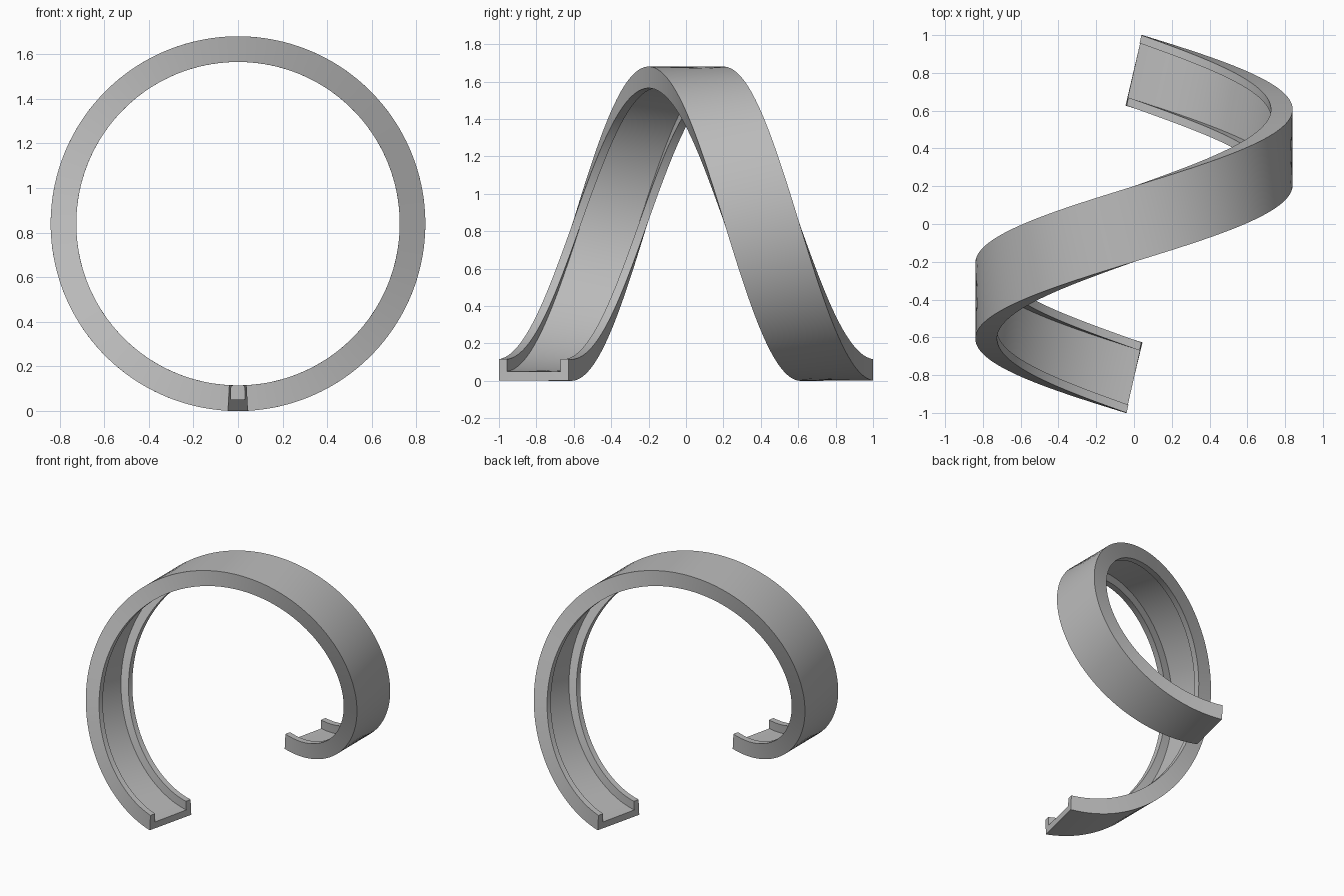
import bpy, bmesh, math

cube = bpy.data.objects.get("Cube")
if cube:
    bpy.data.objects.remove(cube, do_unlink=True)

OUTER, FLOOR, INNER = 0.84, 0.79, 0.725   # radii of underside, channel floor, lip tops
PITCH = 1.627                             # advance along y over the single turn
HALF_WIDTH, SKEW = 0.1865, 0.0535         # half section width, twist that squares off the ends
LIP = 0.77                                # inner lip edge as a fraction of the half width
SEGMENTS = 160

# U-shaped section: (position across the width, radius)
profile = [(-1, OUTER), (1, OUTER), (1, INNER), (LIP, INNER),
           (LIP, FLOOR), (-LIP, FLOOR), (-LIP, INNER), (-1, INNER)]


def helix_point(turn, across, radius):
    angle = math.tau * turn - across * SKEW
    return (-radius * math.sin(angle),
            PITCH * (turn - 0.5) + HALF_WIDTH * across,
            OUTER - radius * math.cos(angle))


# Sweep the section through one full turn
bm = bmesh.new()
rings = [[bm.verts.new(helix_point(i / SEGMENTS, w, r)) for w, r in profile]
         for i in range(SEGMENTS + 1)]
count = len(profile)
for a, b in zip(rings, rings[1:]):
    for j in range(count):
        k = (j + 1) % count
        bm.faces.new((a[j], a[k], b[k], b[j]))

# End caps, each split into a floor slab and two lips
for ring in (rings[0], rings[-1]):
    bm.faces.new([ring[j] for j in (0, 1, 4, 5)])
    bm.faces.new([ring[j] for j in (1, 2, 3, 4)])
    bm.faces.new([ring[j] for j in (0, 5, 6, 7)])
bmesh.ops.recalc_face_normals(bm, faces=bm.faces)

mesh = bpy.data.meshes.new("spiral_channel")
bm.to_mesh(mesh)
bm.free()
channel = bpy.data.objects.new("spiral_channel", mesh)
bpy.context.collection.objects.link(channel)

# Plain grey material
grey = bpy.data.materials.new("plain_grey")
grey.use_nodes = True
colour = (0.5, 0.5, 0.5, 1)
grey.diffuse_color = colour
grey.node_tree.nodes["Principled BSDF"].inputs["Base Color"].default_value = colour
mesh.materials.append(grey)

# Smooth along the curve, crisp at the section corners
bpy.ops.object.select_all(action="DESELECT")
channel.select_set(True)
bpy.context.view_layer.objects.active = channel
bpy.ops.object.shade_smooth_by_angle(angle=math.radians(30))
